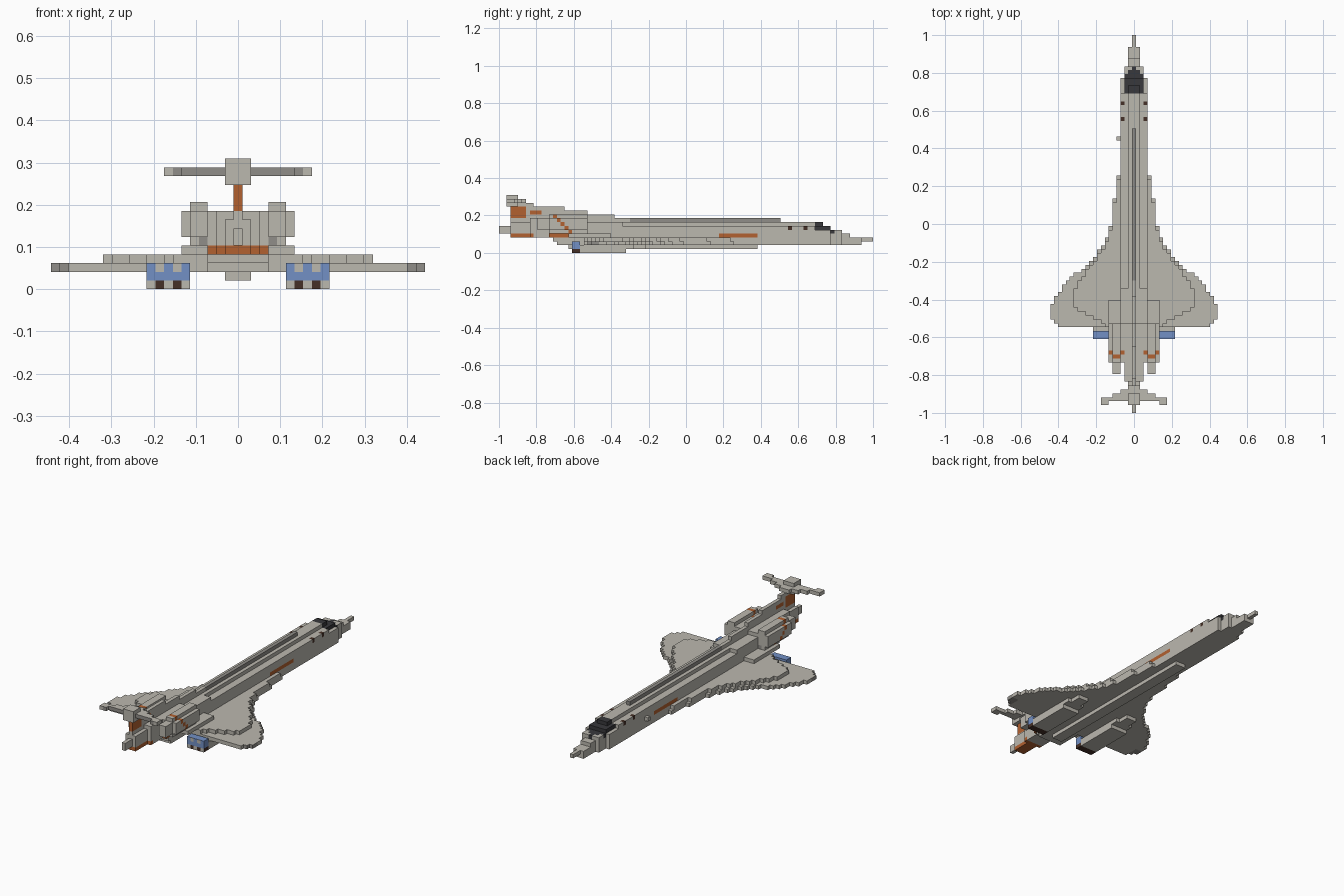
import bpy, bmesh
from mathutils import Vector

if "Cube" in bpy.data.objects:
    bpy.data.objects.remove(bpy.data.objects["Cube"])

C = 2 / 97          # edge length of one block
GREY, DARK, RUST, BLUE, BLACK, BROWN = range(6)


def make_material(name, rgb):
    m = bpy.data.materials.new(name)
    m.use_nodes = True
    m.diffuse_color = (*rgb, 1)
    m.node_tree.nodes["Principled BSDF"].inputs["Base Color"].default_value = (*rgb, 1)
    return m


MATS = [make_material("light grey", (0.50, 0.48, 0.43)),
        make_material("dark grey", (0.28, 0.27, 0.25)),
        make_material("rust orange", (0.45, 0.12, 0.03)),
        make_material("engine blue", (0.17, 0.28, 0.56)),
        make_material("canopy black", (0.04, 0.04, 0.045)),
        make_material("dark brown", (0.06, 0.03, 0.02))]

AXES = [Vector(v) for v in ((1, 0, 0), (-1, 0, 0), (0, 1, 0),
                            (0, -1, 0), (0, 0, 1), (0, 0, -1))]


def box(x, y, z):
    """Block cells filling inclusive index ranges."""
    return {(i, j, k) for i in range(x[0], x[1] + 1)
            for j in range(y[0], y[1] + 1) for k in range(z[0], z[1] + 1)}


def mirrored(cells):
    return cells | {(-i, j, k) for i, j, k in cells}


def part(name, cells, paint=lambda x, y, z, n: GREY):
    """Skin a set of cells with outer faces; paint(|x|, y, z, normal) picks the colour."""
    bm = bmesh.new()
    corners = {}

    def vert(p):
        key = tuple(round(2 * c) for c in p)
        if key not in corners:
            corners[key] = bm.verts.new((p.x * C, p.y * C, (p.z + 0.5) * C))
        return corners[key]

    for cell in sorted(cells):
        mid = Vector(cell)
        for n in AXES:
            if tuple(int(c) for c in mid + n) in cells:
                continue
            u = Vector((n.y, n.z, n.x))
            v = n.cross(u)
            quad = [mid + (n + a * u + b * v) / 2
                    for a, b in ((-1, -1), (1, -1), (1, 1), (-1, 1))]
            face = bm.faces.new([vert(p) for p in quad])
            face.material_index = paint(abs(cell[0]), cell[1], cell[2], n)
    me = bpy.data.meshes.new(name)
    bm.to_mesh(me)
    bm.free()
    for m in MATS:
        me.materials.append(m)
    ob = bpy.data.objects.new(name, me)
    bpy.context.collection.objects.link(ob)
    return ob


def width_at(profile, y):
    """Half width from (y, width) points running from nose to tail."""
    for (y0, w0), (y1, w1) in zip(profile, profile[1:]):
        if y1 <= y <= y0:
            return round(w0 + (w1 - w0) * (y0 - y) / (y0 - y1))
    return -1


# Fuselage: stacked layers that step in toward nose and tail
def body_width(y):
    a = abs(y)
    if y > 0:
        return 0 if a > 45 else 1 if a > 40 else 2 if a > 37 else 3
    return 0 if a > 45 else 1 if a > 40 else 2 if a > 35 else 3


LAYERS = {2: (-33, 45), 3: (-34, 48), 4: (-45, 42),
          5: (-48, 40), 6: (-48, 37), 7: (-45, 35)}
body = set()
for z, (back, front) in LAYERS.items():
    for y in range(back, front + 1):
        w = min(body_width(y), 1 if z == 7 and y > -17 else 3)
        if z == 6 and y > 33:
            w = min(w, 2)
        body |= box((-w, w), (y, y), (z, z))
body |= box((-2, 2), (-40, -26), (8, 8))


def paint_body(x, y, z, n):
    if y >= 34 and z >= 5 and x <= min(2, 40 - y):
        return BLACK
    if z == 6 and x == 3 and y in (27, 31):
        return BROWN
    if z == 4 and (y <= -40 or -35 <= y <= -26 or (9 <= y <= 18 and n.x)):
        return RUST
    return GREY


part("fuselage", body, paint_body)
part("dorsal_spine", box((0, 0), (-14, 24), (8, 8)), lambda *a: DARK)
part("belly_keel", box((-1, 1), (-30, 18), (1, 1)))
part("side_sensor", box((-4, -4), (22, 22), (4, 4)))

# Wings: a wide lower layer and a smaller raised layer
LOWER = [(12, 4), (1, 5), (-5, 7), (-10, 11), (-15, 17),
         (-18, 19), (-21, 21), (-24, 21), (-26, 19)]
UPPER = [(11, 4), (0, 5), (-4, 6), (-10, 10), (-14, 13),
         (-17, 15), (-21, 15), (-23, 12), (-25, 8), (-26, 7)]
wing = set()
for z, profile in ((2, LOWER), (3, UPPER)):
    for y in range(-26, 13):
        wing |= box((4, width_at(profile, y)), (y, y), (z, z))
wing |= box((4, 6), (-30, -20), (4, 4))
part("wings", mirrored(wing),
     lambda x, y, z, n: DARK if x >= 20 and y <= -23 and n.z <= 0 else GREY)

# Rear nacelles beside the fin, each with a slanted band
nacelle = (box((3, 6), (-35, -26), (6, 8)) | box((4, 5), (-35, -26), (5, 9))
           | box((4, 5), (-38, -36), (6, 8))) - body
part("rear_nacelles", mirrored(nacelle),
     lambda x, y, z, n: RUST if y == -25 - z and (n.x or n.z > 0) else
     DARK if z == 5 and x == 4 else GREY)

# Fin: steps rising toward the tail
fin = set()
for z, back, front in ((8, -45, -15), (9, -45, -19), (10, -45, -26),
                       (11, -45, -32), (12, -46, -40)):
    fin |= box((0, 0), (back, front), (z, z))
part("fin", fin - body, lambda x, y, z, n: RUST if
     (9 <= z <= 11 and y <= -42) or (z == 10 and -40 <= y <= -38) else GREY)

# Swept tailplane with a central fairing
tail = box((0, 1), (-46, -44), (12, 14)) | box((7, 8), (-46, -46), (13, 13))
for y, w in ((-42, 1), (-43, 3), (-44, 5), (-45, 8)):
    tail |= box((0, w), (y, y), (13, 13))
part("tailplane", mirrored(tail) - fin,
     lambda x, y, z, n: DARK if 2 <= x <= 7 and n.y < 0 else GREY)

# Underwing engines with blue exhausts
engine = (box((6, 10), (-27, -16), (0, 0)) | box((6, 10), (-27, -14), (1, 1))
          | box((7, 9), (-13, -11), (1, 1)))
part("underwing_engines", mirrored(engine))


def paint_exhaust(x, y, z, n):
    if z == 0:
        return GREY if n.y < 0 and x % 2 == 0 else BROWN
    return GREY if z == 2 and n.y < 0 and x % 2 else BLUE


part("engine_exhausts", mirrored(box((6, 10), (-29, -28), (0, 2))), paint_exhaust)
